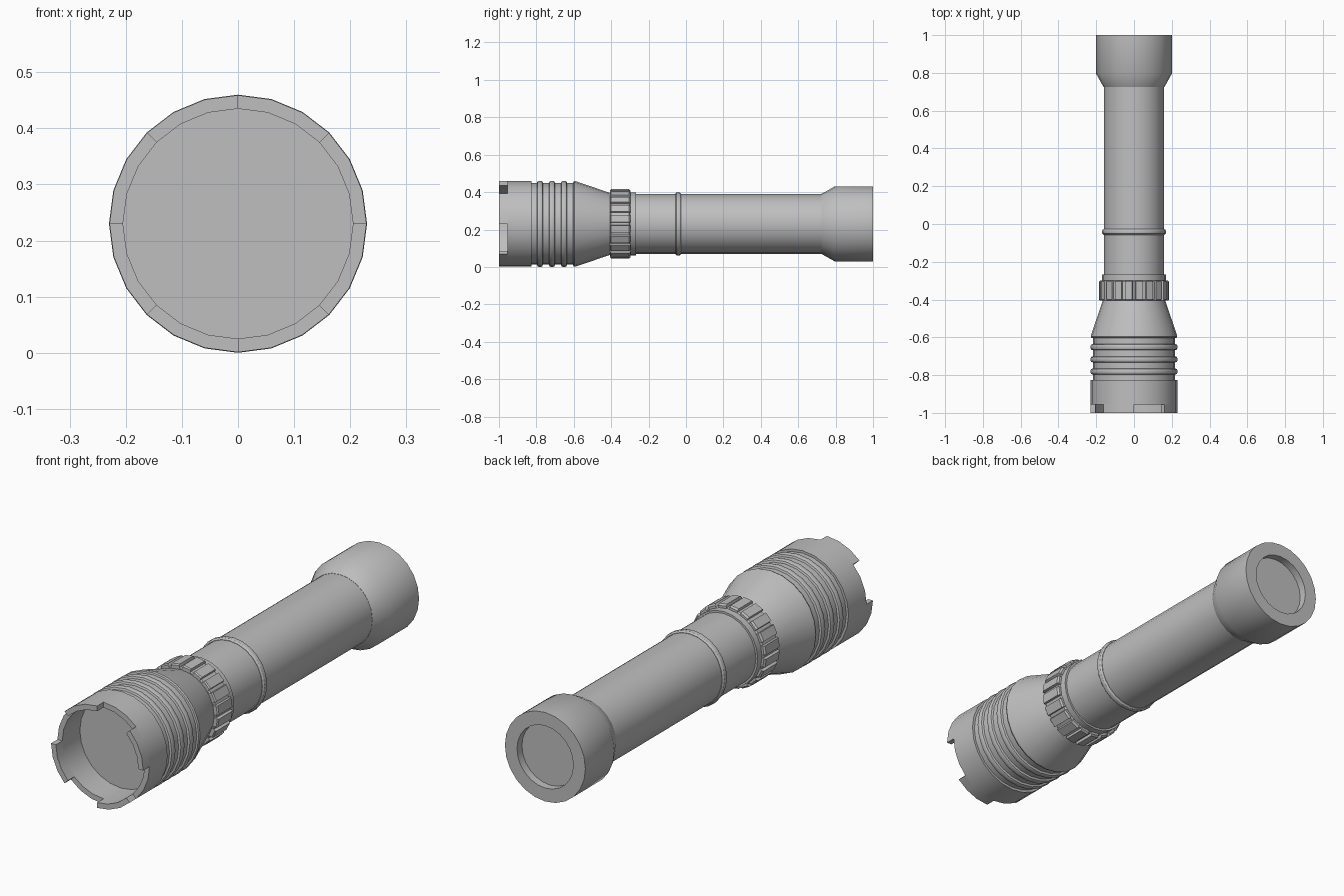
import bpy, bmesh, math

cube = bpy.data.objects.get("Cube")
if cube:
    bpy.data.objects.remove(cube, do_unlink=True)

SIDES = 24
AXIS_Z = 0.23

grey = bpy.data.materials.new("grey_metal")
grey.use_nodes = True
COLOR = (0.52, 0.52, 0.52, 1)
grey.diffuse_color = COLOR
grey.node_tree.nodes["Principled BSDF"].inputs["Base Color"].default_value = COLOR


def revolve(bm, profile, sides=SIDES, closed=False):
    """Turn (radius, y) points around the long axis."""
    rings = []
    for r, y in profile:
        ring = []
        for i in range(sides):
            a = math.tau * i / sides
            ring.append(bm.verts.new((r * math.cos(a), y, AXIS_Z + r * math.sin(a))))
        rings.append(ring)
    if closed:
        rings.append(rings[0])
    for lower, upper in zip(rings, rings[1:]):
        for i in range(sides):
            j = (i + 1) % sides
            bm.faces.new((lower[i], lower[j], upper[j], upper[i]))
    bmesh.ops.remove_doubles(bm, verts=bm.verts[:], dist=1e-5)
    bmesh.ops.recalc_face_normals(bm, faces=bm.faces[:])


def finish(bm, name):
    bmesh.ops.recalc_face_normals(bm, faces=bm.faces[:])
    mesh = bpy.data.meshes.new(name)
    bm.to_mesh(mesh)
    bm.free()
    mesh.materials.append(grey)
    obj = bpy.data.objects.new(name, mesh)
    bpy.context.collection.objects.link(obj)
    bpy.ops.object.select_all(action="DESELECT")
    obj.select_set(True)
    bpy.context.view_layer.objects.active = obj
    bpy.ops.object.shade_smooth_by_angle(angle=math.radians(30))
    return obj


def lathe(name, profile, closed=False):
    bm = bmesh.new()
    revolve(bm, profile, closed=closed)
    return finish(bm, name)


# Head: recessed lens, bezel, three rounded cooling ribs and a taper
RIM_Y = -0.955
R_HEAD, R_GROOVE = 0.229, 0.218
head = [(0, -0.83), (0.205, -0.83), (0.205, RIM_Y), (R_HEAD, RIM_Y),
        (R_HEAD, -0.827), (R_GROOVE, -0.827)]
for k in range(3):
    y = -0.797 + 0.0645 * k
    head += [(R_GROOVE, y), (0.227, y + 0.003), (0.23, y + 0.01),
             (0.23, y + 0.022), (0.227, y + 0.029), (R_GROOVE, y + 0.032)]
head += [(R_GROOVE, -0.604), (0.226, -0.602), (R_HEAD, -0.595), (0.226, -0.583),
         (0.165, -0.405), (0, -0.405)]
bm = bmesh.new()
revolve(bm, head)

# Bezel teeth: every other eighth of the rim stands forward
teeth = []
for f in bm.faces:
    c = f.calc_center_median()
    if abs(c.y - RIM_Y) < 1e-4:
        eighth = int((math.atan2(c.z - AXIS_Z, c.x) % math.tau) / (math.pi / 4))
        if eighth % 2 == 0:
            teeth.append(f)
out = bmesh.ops.extrude_face_region(bm, geom=teeth)
for v in out["geom"]:
    if isinstance(v, bmesh.types.BMVert):
        v.co.y = -1
finish(bm, "head")

# Grip collar: fluted ring with chamfered ends
TEETH = 20
bm = bmesh.new()
loops = []
for y, inset in ((-0.405, 0.005), (-0.4, 0), (-0.305, 0), (-0.298, 0.007)):
    loop = []
    for i in range(TEETH):
        for offset, r in ((-0.34, 0.186), (0.34, 0.186), (0.38, 0.174), (0.62, 0.174)):
            a = math.tau * (i + offset + 0.5) / TEETH
            r -= inset
            loop.append(bm.verts.new((r * math.cos(a), y, AXIS_Z + r * math.sin(a))))
    loops.append(loop)
for lower, upper in zip(loops, loops[1:]):
    for i in range(len(lower)):
        j = (i + 1) % len(lower)
        bm.faces.new((lower[i], lower[j], upper[j], upper[i]))
bm.faces.new(loops[0])
bm.faces.new(loops[-1])
finish(bm, "grip_collar")

# Thin washer behind the collar
lathe("collar_washer", [(0.15, -0.3), (0.169, -0.3), (0.169, -0.268), (0.15, -0.268)], closed=True)

# Barrel
R_TUBE = 0.16
lathe("barrel", [(0, -0.41), (R_TUBE, -0.41), (R_TUBE, 0.74), (0, 0.74)])

# Rounded sealing ring on the barrel
ring = [(0.158 + 0.012 * math.cos(math.tau * i / 10), -0.042 + 0.016 * math.sin(math.tau * i / 10))
        for i in range(10)]
lathe("sealing_ring", ring, closed=True)

# Tail cap with a flared shoulder and a recessed end
lathe("tail_cap", [(0, 0.725), (0.161, 0.725), (0.2, 0.795), (0.2, 1),
                   (0.14, 1), (0.14, 0.965), (0, 0.965)])
